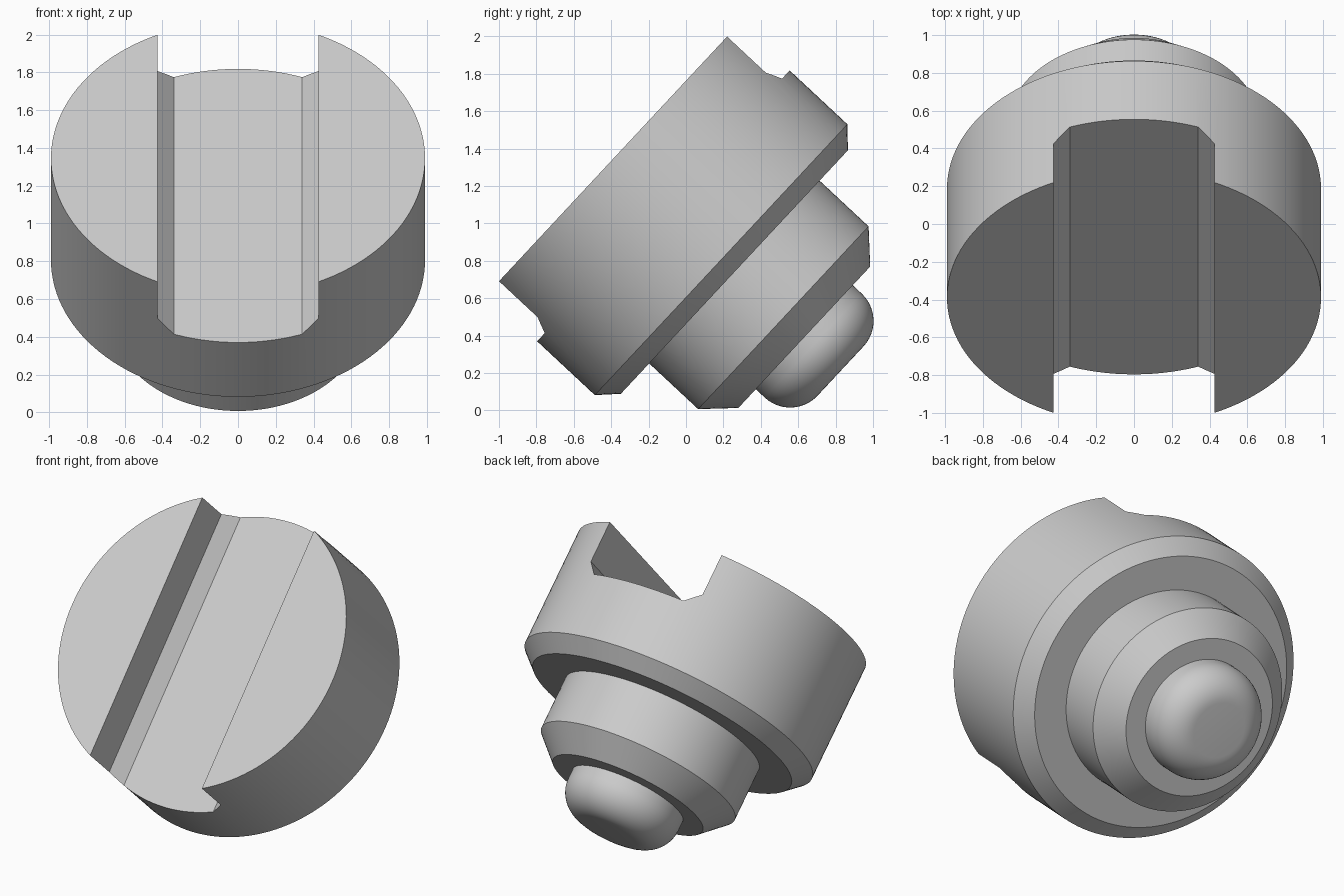
import bpy, bmesh, math
from mathutils import Matrix

if "Cube" in bpy.data.objects:
    bpy.data.objects.remove(bpy.data.objects["Cube"])

SEG = 128
TILT = math.radians(47)
PLACE = Matrix.Translation((0, -0.39, 1.345)) @ Matrix.Rotation(TILT, 4, 'X')

grey = bpy.data.materials.new("plain_grey")
grey.diffuse_color = (0.6, 0.6, 0.6, 1)
grey.use_nodes = True
grey.node_tree.nodes["Principled BSDF"].inputs["Base Color"].default_value = grey.diffuse_color


def make_object(name, bm):
    bmesh.ops.recalc_face_normals(bm, faces=bm.faces[:])
    mesh = bpy.data.meshes.new(name)
    bm.to_mesh(mesh)
    bm.free()
    mesh.materials.append(grey)
    obj = bpy.data.objects.new(name, mesh)
    bpy.context.collection.objects.link(obj)
    obj.matrix_world = PLACE
    return obj


def lathe(name, profile):
    """Closed solid of revolution from (radius, depth below the slotted face)."""
    bm = bmesh.new()
    rings = [[bm.verts.new((r * math.cos(2 * math.pi * i / SEG),
                            r * math.sin(2 * math.pi * i / SEG), -d))
              for i in range(SEG)] for r, d in profile]
    for a, b in zip(rings, rings[1:]):
        for i in range(SEG):
            j = (i + 1) % SEG
            bm.faces.new((a[i], a[j], b[j], b[i]))
    bm.faces.new(rings[0])
    bm.faces.new(rings[-1])
    return make_object(name, bm)


# stepped plug: wide head, chamfered collar, rounded tip
tip_r, tip_d, fillet = 0.38, 1.663, 0.2
profile = [(0.99, 0), (0.99, 0.79), (0.89, 0.887),
           (0.668, 0.887), (0.668, 1.245), (0.517, 1.398), (tip_r, 1.398)]
for k in range(13):
    t = math.pi / 2 * k / 12
    profile.append((tip_r - fillet + fillet * math.cos(t),
                    tip_d - fillet + fillet * math.sin(t)))
plug = lathe("slotted_plug", profile)

# slot cutter: channel with chamfered bottom corners
bm = bmesh.new()
section = [(0.425, 0.2), (0.425, -0.283), (0.34, -0.368),
           (-0.34, -0.368), (-0.425, -0.283), (-0.425, 0.2)]
face = bm.faces.new([bm.verts.new((x, -1.5, z)) for x, z in section])
ext = bmesh.ops.extrude_face_region(bm, geom=[face])
bmesh.ops.translate(bm, vec=(0, 3, 0),
                    verts=[g for g in ext["geom"] if isinstance(g, bmesh.types.BMVert)])
cutter = make_object("slot_cutter", bm)
cutter.hide_render = True

# cut the slot, then smooth the round surfaces
cut = plug.modifiers.new("slot", 'BOOLEAN')
cut.operation = 'DIFFERENCE'
cut.solver = 'EXACT'
cut.object = cutter
bpy.context.view_layer.update()
bpy.context.view_layer.objects.active = plug
plug.select_set(True)
bpy.ops.object.modifier_apply(modifier="slot")
bpy.data.objects.remove(cutter)
bpy.ops.object.shade_smooth_by_angle(angle=math.radians(25))
